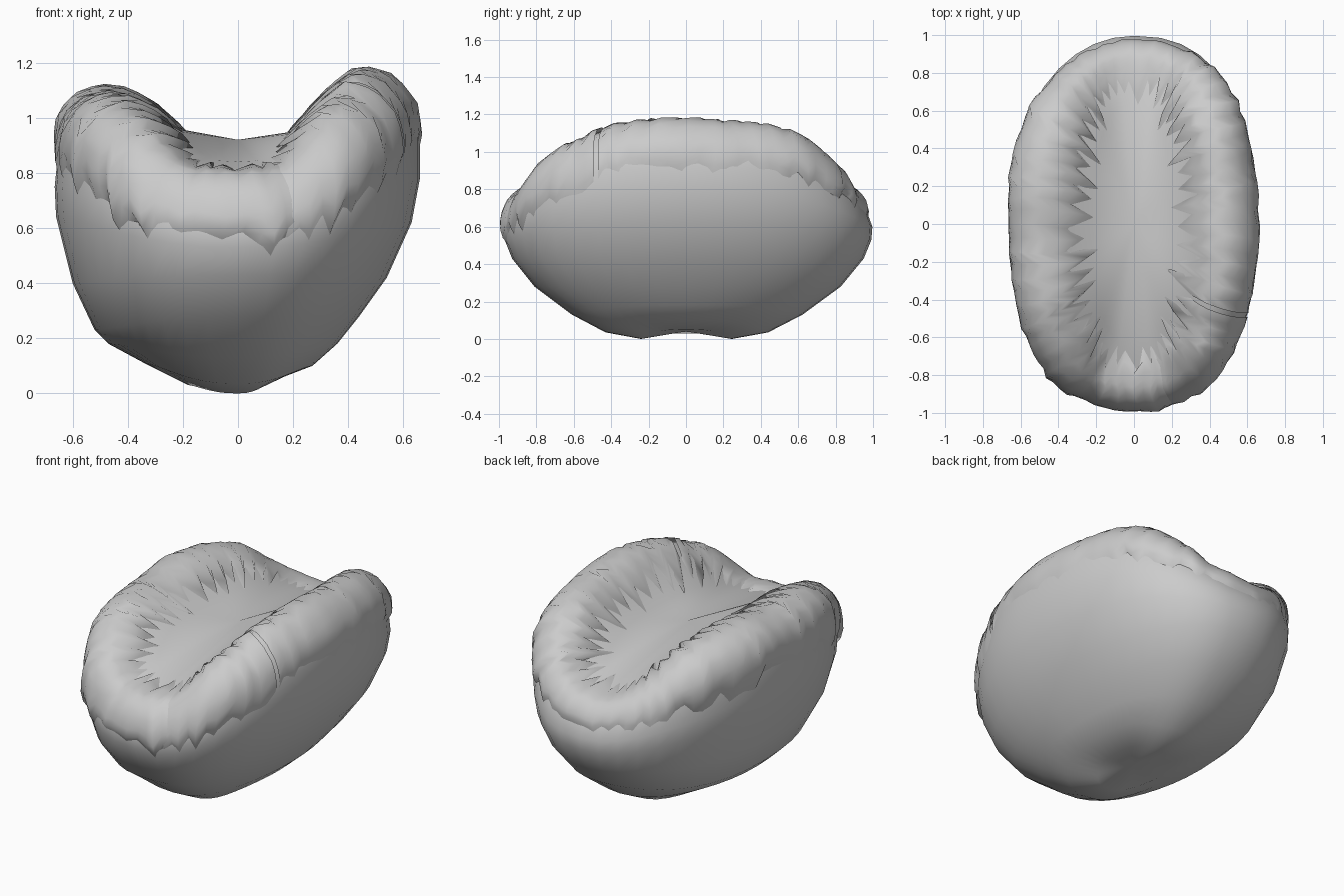
import bpy, bmesh, random
from math import sin, cos, pi
from mathutils import Vector

random.seed(4)
old = bpy.data.objects.get("Cube")
if old:
    bpy.data.objects.remove(old)

grey = bpy.data.materials.new("plain grey")
grey.use_nodes = True
grey.diffuse_color = (0.6, 0.6, 0.6, 1)
grey.node_tree.nodes["Principled BSDF"].inputs["Base Color"].default_value = (0.6, 0.6, 0.6, 1)

# Half cross-sections (distance from axis, height), underside to hollow centre
RIGHT = [(0, .04), (.14, .05), (.27, .1), (.36, .18), (.44, .28), (.54, .42), (.63, .62),
         (.66, .78), (.66, .92), (.63, 1.04), (.55, 1.13), (.44, 1.165), (.33, 1.09), (.2, .95), (0, .92)]
LEFT = [(0, .04), (.18, .03), (.34, .11), (.47, .18), (.52, .23), (.6, .4), (.66, .64),
        (.665, .75), (.65, .9), (.62, 1.0), (.55, 1.06), (.46, 1.08), (.34, 1.04), (.22, .96), (0, .92)]
END = [(0, .04), (.24, 0), (.43, .035), (.61, .13), (.81, .28), (.93, .43), (.97, .53),
       (.975, .6), (.95, .67), (.92, .72), (.88, .76), (.83, .78), (.76, .8), (.62, .84), (0, .92)]
LAST = len(END) - 1


def signed_pow(v, p):
    return abs(v) ** p * (1 if v >= 0 else -1)


def sample(profile, u):
    i = min(int(u), LAST - 1)
    return Vector(profile[i]).lerp(Vector(profile[i + 1]), u - i)


def surface(a, u):
    """Point of the bowl at angle a, profile position u."""
    side = sample(RIGHT if cos(a) > 0 else LEFT, u)
    end = sample(END, u)
    w = abs(sin(a)) ** 3
    # The back left is slimmer, and the hollow is squarer than the outside
    square = .97 if cos(a) < 0 < sin(a) else .83
    square -= .22 * min(1, max(0, u - 10) / 2)
    length = end.x * (1.022 if sin(a) > 0 else 1)
    return Vector((side.x * signed_pow(cos(a), square), length * signed_pow(sin(a), .9),
                   side.y * (1 - w) + end.y * w))


def normal(a, u):
    e = .06
    du = surface(a, u + e) - surface(a, u - e)
    da = surface(a + e, u) - surface(a - e, u)
    return da.cross(du).normalized()


def make(name, grid, closed):
    """Skin a grid of points (columns of rows) into a smooth mesh."""
    bm = bmesh.new()
    cols = [[bm.verts.new(p) for p in col] for col in grid]
    pairs = list(zip(cols, cols[1:])) + ([(cols[-1], cols[0])] if closed else [])
    for c, d in pairs:
        for j in range(len(c) - 1):
            bm.faces.new((c[j], d[j], d[j + 1], c[j + 1]))
    bmesh.ops.remove_doubles(bm, verts=bm.verts, dist=.0005)
    if closed:
        bmesh.ops.recalc_face_normals(bm, faces=bm.faces)
    mesh = bpy.data.meshes.new(name)
    bm.to_mesh(mesh)
    bm.free()
    mesh.materials.append(grey)
    mesh.polygons.foreach_set("use_smooth", [True] * len(mesh.polygons))
    obj = bpy.data.objects.new(name, mesh)
    bpy.context.collection.objects.link(obj)


def ruffle(name, start, stop, columns):
    """Lumpy folded strip laid over the rim, with ragged edges."""
    rows = 12
    lumps = [random.uniform(0, 1) for _ in range(columns // 3 + 2)]
    grid = []
    for i in range(columns + 1):
        f = i / columns
        a = start + (stop - start) * f
        front = max(0, -sin(a)) ** 2
        left = max(0, -cos(a))
        low = 7.9 - 1.75 * front - .5 * left + random.uniform(-.3, .3) * (1 + 1.2 * front)
        high = 12.55 - .1 * abs(sin(a)) ** 4 + (i % 2 - .5) * random.uniform(.4, 1.3)
        k, t = divmod(i, 3)
        puff = .045 * (lumps[k] * (3 - t) + lumps[k + 1] * t) / 3
        puff *= min(1, .3 + 5 * min(f, 1 - f) * (stop - start))
        col = []
        for j in range(rows + 1):
            v = j / rows
            u = low + (high - low) * v
            swell = sin(pi * v) ** .5
            lift = -.005 + (.02 + puff) * swell
            shift = .03 * sin(7 * a + 3 * v) * swell
            col.append(surface(a + shift, u) + normal(a + shift, u) * lift)
        grid.append(col)
    make(name, grid, False)


# Bowl-shaped body with a saddle-shaped hollow
SEGMENTS = 40
make("body", [[surface(2 * pi * i / SEGMENTS, u) for u in range(LAST + 1)]
              for i in range(SEGMENTS)], True)

# Ruffled rim: a long strip, and a short one overlapping its ends
ruffle("long_rim_ruffle", -.47, 2 * pi - 1.3, 84)
ruffle("short_rim_ruffle", -1.42, -.5, 14)
